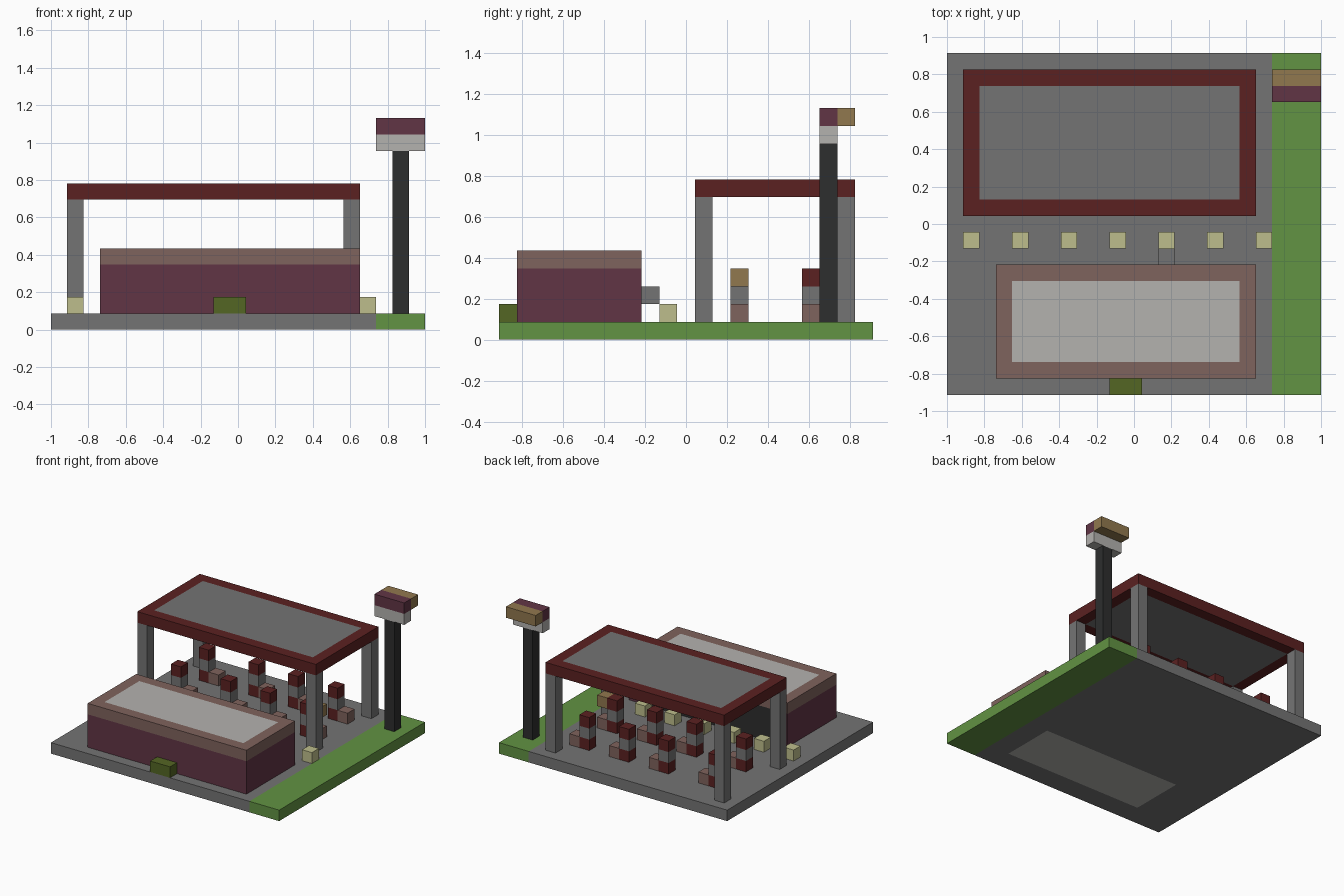
import bpy
import bmesh
from mathutils import Matrix, Vector

old = bpy.data.objects.get("Cube")
if old:
    bpy.data.objects.remove(old, do_unlink=True)

# The model sits on a grid of cubic cells, 23 wide and 21 deep
CELL = 2 / 23
ORIGIN = Vector((-11.5, -10.5, 0))


def linear(c):
    c /= 255
    return c / 12.92 if c <= 0.04045 else ((c + 0.055) / 1.055) ** 2.4


def material(name, *rgb):
    mat = bpy.data.materials.new(name)
    mat.use_nodes = True
    color = [linear(c) for c in rgb] + [1]
    mat.diffuse_color = color
    bsdf = mat.node_tree.nodes["Principled BSDF"]
    bsdf.inputs["Base Color"].default_value = color
    bsdf.inputs["Roughness"].default_value = 0.9
    return mat


GREY = material("concrete grey", 116, 116, 116)
RED = material("dark red", 91, 33, 33)
PURPLE = material("plum", 97, 53, 69)
BROWN = material("dusty brown", 127, 99, 93)
LIGHT = material("pale grey", 180, 178, 175)
GRASS = material("grass green", 98, 147, 67)
OLIVE = material("olive green", 84, 102, 36)
YELLOW = material("pale yellow", 190, 190, 140)
TAN = material("tan", 145, 120, 78)
BLACK = material("charcoal", 45, 46, 46)


def part(name, mat, *boxes):
    """One object made of boxes, each given as low and high grid corners."""
    bm = bmesh.new()
    for lo, hi in boxes:
        lo, hi = Vector(lo), Vector(hi)
        place = Matrix.Translation(((lo + hi) / 2 + ORIGIN) * CELL)
        size = Matrix.Diagonal(((hi - lo) * CELL).to_4d())
        size[3][3] = 1
        bmesh.ops.create_cube(bm, size=1, matrix=place @ size)
    mesh = bpy.data.meshes.new(name)
    bm.to_mesh(mesh)
    bm.free()
    mesh.materials.append(mat)
    obj = bpy.data.objects.new(name, mesh)
    bpy.context.collection.objects.link(obj)
    return obj


def cell(x, y, z):
    return (x, y, z), (x + 1, y + 1, z + 1)


def rim(x0, y0, x1, y1, z0, z1):
    """Four bars, one cell wide, around a rectangle."""
    return [
        ((x0, y0, z0), (x1, y0 + 1, z1)),
        ((x0, y1 - 1, z0), (x1, y1, z1)),
        ((x0, y0 + 1, z0), (x0 + 1, y1 - 1, z1)),
        ((x1 - 1, y0 + 1, z0), (x1, y1 - 1, z1)),
    ]


# Ground slab, laid around the shop floor, with a grass strip
part("paving", GREY,
     ((0, 0, 0), (20, 2, 1)), ((0, 7, 0), (20, 21, 1)),
     ((0, 2, 0), (4, 7, 1)), ((18, 2, 0), (20, 7, 1)))
part("shop_floor", LIGHT, ((4, 2, 0), (18, 7, 1)))
part("grass_strip", GRASS, ((20, 0, 0), (23, 21, 1)))

# Shop with a dark glass back wall
front, _, left, right = rim(3, 1, 19, 8, 1, 4)
corners = [((x, 7, 1), (x + 1, 8, 4)) for x in (3, 18)]
part("shop_walls", PURPLE, front, left, right, *corners)
part("shop_glass", BLACK, ((4, 7, 1), (18, 8, 4)))
part("shop_handle", GREY, cell(13, 8, 2))
part("shop_roof_edge", BROWN, *rim(3, 1, 19, 8, 4, 5))
part("shop_roof", LIGHT, ((4, 2, 4), (18, 7, 5)))
part("front_hedge", OLIVE, ((10, 0, 1), (12, 1, 2)))

# Canopy on four pillars
part("canopy_edge", RED, *rim(1, 11, 19, 20, 8, 9))
part("canopy_panel", GREY, ((2, 12, 8), (18, 19, 9)))
part("canopy_pillars", GREY,
     *[((x, y, 1), (x + 1, y + 1, 8)) for x in (1, 18) for y in (11, 19)])

# Fuel pumps in two rows, each with a low block beside it
for y in (13, 17):
    for x in (3, 8, 12, 16):
        tag = f"{x}_{y}"
        part("pump_ends_" + tag, RED, cell(x, y, 1), cell(x, y, 3))
        part("pump_middle_" + tag, GREY, cell(x, y, 2))
        part("pump_block_" + tag, BROWN, cell(x + 1, y, 1))
part("pump_box", TAN, cell(17, 13, 3))

# Row of bollards between shop and canopy
part("bollards", YELLOW, *[cell(x, 9, 1) for x in range(1, 20, 3)])

# Tall roadside sign
part("sign_pole", BLACK, ((21, 18, 1), (22, 19, 11)))
part("sign_lower", LIGHT, ((20, 18, 11), (23, 19, 12)))
part("sign_front", PURPLE, ((20, 18, 12), (23, 19, 13)))
part("sign_back", TAN, ((20, 19, 12), (23, 20, 13)))
